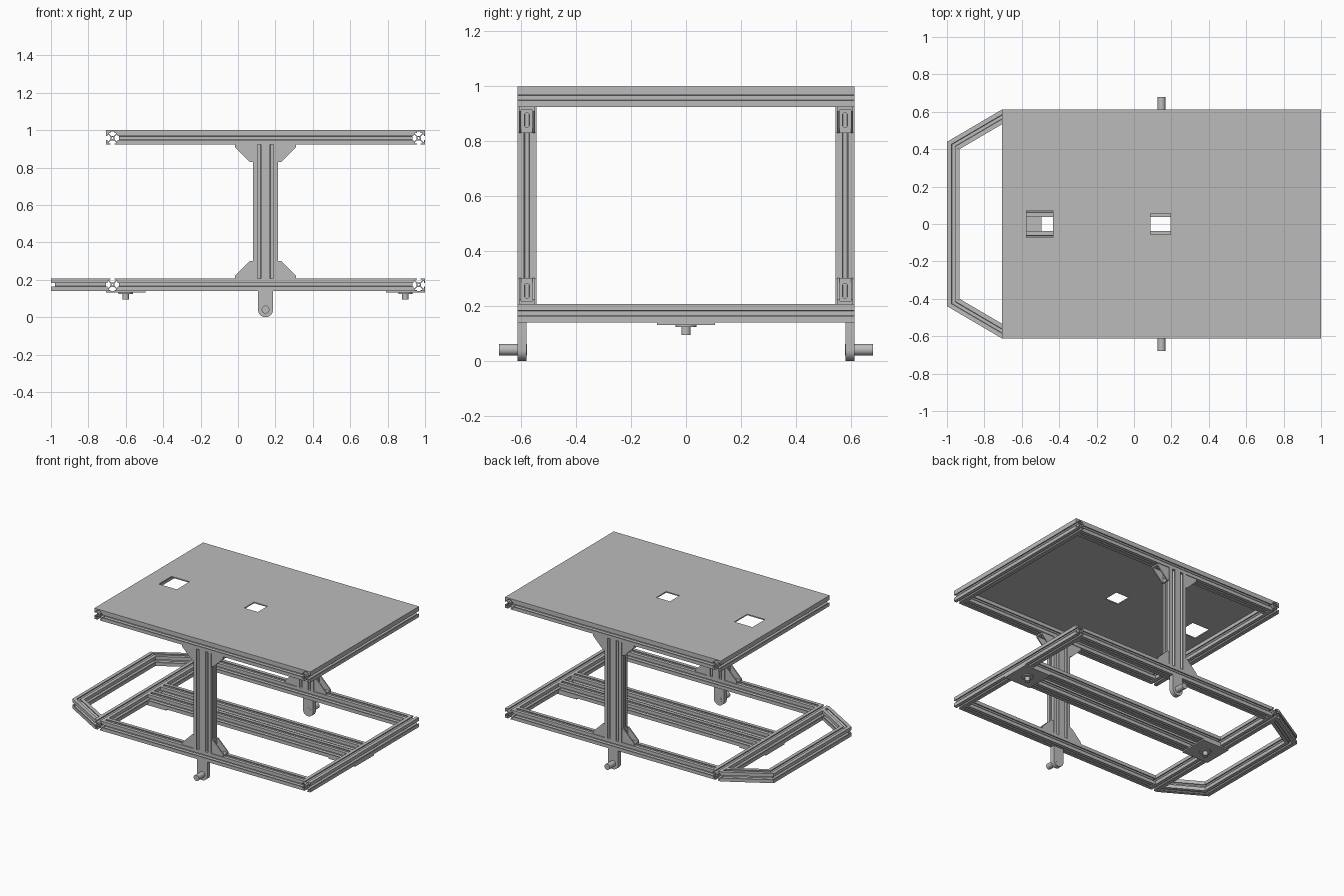
import bpy
import bmesh
from math import sin, cos, pi, tan, radians
from mathutils import Vector

cube = bpy.data.objects.get("Cube")
if cube:
    bpy.data.objects.remove(cube, do_unlink=True)

metal = bpy.data.materials.new("aluminium grey")
metal.use_nodes = True
GREY = (0.5, 0.5, 0.5, 1)
metal.diffuse_color = GREY
metal.node_tree.nodes["Principled BSDF"].inputs["Base Color"].default_value = GREY

X, Y, Z = Vector((1, 0, 0)), Vector((0, 1, 0)), Vector((0, 0, 1))
H = 0.034                    # half the width of a slotted rail
LOW, HIGH = 0.174, 0.958     # centre heights of the two frames
SIDE = 0.579                 # centre of the side rails
POST_X = 0.147


# ---- 2D outlines ----
def rect(x0, y0, x1, y1):
    return [(x0, y0), (x1, y0), (x1, y1), (x0, y1)]


def circle(r, cx=0, cy=0, n=24):
    return [(cx + r * cos(2 * pi * i / n), cy + r * sin(2 * pi * i / n)) for i in range(n)]


def stadium(r, half, cx=0, cy=0, n=8):
    arc = [pi * i / n for i in range(n + 1)]
    return ([(cx + r * cos(a), cy + half + r * sin(a)) for a in arc] +
            [(cx - r * cos(a), cy - half - r * sin(a)) for a in arc])


SLOT = [(-.010, 0), (-.010, .006), (-.020, .006), (-.020, .010), (-.008, .022)]
SLOT += [(-u, v) for u, v in reversed(SLOT)]


def slotted(cells):
    """Outline of a T-slot rail that is one or more cells wide."""
    w = H * cells
    mids = [H * (2 * i + 1 - cells) for i in range(cells)]
    pts = [(-w, -H)]
    for m in mids:
        pts += [(m + u, v - H) for u, v in SLOT]
    pts.append((w, -H))
    pts += [(w - v, u) for u, v in SLOT]
    pts.append((w, H))
    for m in reversed(mids):
        pts += [(m - u, H - v) for u, v in SLOT]
    pts.append((-w, H))
    pts += [(v - w, -u) for u, v in SLOT]
    return [pts] + [circle(.006, m, 0, 12) for m in mids]


# ---- solids ----
def add_prism(bm, loops, origin, u, v, w, length, shear=(0, 0)):
    """Extrude an outline (first loop) with holes (other loops) along w."""
    part = bmesh.new()
    for loop in loops:
        vs = [part.verts.new((a, b, 0)) for a, b in loop]
        for i, vert in enumerate(vs):
            part.edges.new((vs[i - 1], vert))
    bmesh.ops.triangle_fill(part, use_beauty=True, edges=part.edges[:], normal=Z)
    ext = bmesh.ops.extrude_face_region(part, geom=part.faces[:])
    top = {e for e in ext["geom"] if isinstance(e, bmesh.types.BMVert)}
    for vert in part.verts:
        a, b, _ = vert.co
        along = length + shear[1] * a if vert in top else shear[0] * a
        vert.co = Vector(origin) + u * a + v * b + w * along
    bmesh.ops.recalc_face_normals(part, faces=part.faces[:])
    mesh = bpy.data.meshes.new("part")
    part.to_mesh(mesh)
    part.free()
    bm.from_mesh(mesh)
    bpy.data.meshes.remove(mesh)


def finish(name, bm, smooth=False):
    mesh = bpy.data.meshes.new(name)
    bm.to_mesh(mesh)
    bm.free()
    mesh.materials.append(metal)
    ob = bpy.data.objects.new(name, mesh)
    bpy.context.collection.objects.link(ob)
    if smooth:
        bpy.ops.object.select_all(action="DESELECT")
        ob.select_set(True)
        bpy.context.view_layer.objects.active = ob
        bpy.ops.object.shade_smooth_by_angle(angle=radians(30))
    return ob


def prism(name, *args, smooth=False, **kw):
    bm = bmesh.new()
    add_prism(bm, *args, **kw)
    return finish(name, bm, smooth)


def rail(name, p0, p1, cells=1, shear=(0, 0)):
    p0, p1 = Vector(p0), Vector(p1)
    d = (p1 - p0).normalized()
    u, v = (X, Y) if abs(d.z) > 0.9 else (Z.cross(d), Z)
    return prism(name, slotted(cells), p0, u, v, d, (p1 - p0).length, shear=shear)


# ---- upper and lower rectangular frames ----
for level, z in (("lower", LOW), ("upper", HIGH)):
    for end, x in (("back", -0.671), ("front", 0.966)):
        rail(f"{level}_{end}_cross_rail", (x, -SIDE - H, z), (x, SIDE + H, z))
    for side, y in (("right", -SIDE), ("left", SIDE)):
        rail(f"{level}_{side}_rail", (-0.637, y, z), (0.932, y, z))

# ---- twin centre rails of the lower frame ----
for side, y in (("right", -0.071), ("left", 0.071)):
    rail(f"centre_{side}_rail", (-0.637, y, LOW), (0.932, y, LOW))

# ---- mitred bumper ----
path = [(-0.705, -0.573), (-0.966, -0.42), (-0.966, 0.42), (-0.705, 0.573)]
miter = tan(radians(30))
for name, a, b in zip(("right", "middle", "left"), path, path[1:]):
    rail(f"bumper_{name}_rail", (*a, LOW), (*b, LOW), shear=(-miter, miter))

# ---- deck plate with two openings ----
prism("deck_plate", [rect(-0.705, -0.613, 1, 0.613),
                     rect(-0.575, -0.072, -0.433, 0.072),
                     rect(0.088, -0.055, 0.195, 0.055)],
      (0, 0, 0.992), X, Y, Z, 0.008)


# ---- gusseted corner bracket ----
def bracket(name, origin, u, v):
    bm = bmesh.new()
    size, half, thick = 0.094, 0.029, 0.010
    origin = Vector(origin)
    flange = [rect(-half, 0, half, size), stadium(.009, .018, 0, .047)]
    add_prism(bm, flange, origin, Y, v, u, thick)
    add_prism(bm, flange, origin, Y, u, v, thick)
    web = [[(0, 0), (size, 0), (size, .016), (.016, size), (0, size)]]
    for y in (-half, half - .008):
        add_prism(bm, web, origin + Y * y, u, v, Y, .008)
    finish(name, bm)


# ---- posts, brackets, wheel mounts on both sides ----
for side, s in (("right", -1), ("left", 1)):
    y = s * SIDE
    rail(f"{side}_post", (POST_X, y, LOW + H), (POST_X, y, HIGH - H), cells=2)
    for end, sx in (("back", -1), ("front", 1)):
        for level, z, sz in (("lower", LOW + H, 1), ("upper", HIGH - H, -1)):
            bracket(f"{side}_{level}_{end}_bracket",
                    (POST_X + sx * 2 * H, y, z), X * sx, Z * sz)
    arc = [pi + pi * i / 16 for i in range(17)]
    tab = [(.04 * cos(a), .04 + .04 * sin(a)) for a in arc] + [(.04, .14), (-.04, .14)]
    prism(f"{side}_wheel_mount", [tab], (POST_X, s * 0.58, 0), X, Z, Y * s, 0.033,
          smooth=True)
    prism(f"{side}_axle", [circle(.021)], (POST_X, s * 0.579, 0.041), X, Z, Y * s, 0.101,
          smooth=True)

# ---- caster plates with collar and pin ----
for end, x in (("back", -0.6), ("front", 0.895)):
    prism(f"{end}_caster_plate", [rect(-.105, -.105, .105, .105)],
          (x, 0, 0.131), X, Y, Z, 0.009)
    prism(f"{end}_caster_collar", [circle(.038)], (x, 0, 0.124), X, Y, Z, 0.007, smooth=True)
    prism(f"{end}_caster_pin", [circle(.017)], (x, 0, 0.095), X, Y, Z, 0.029, smooth=True)
